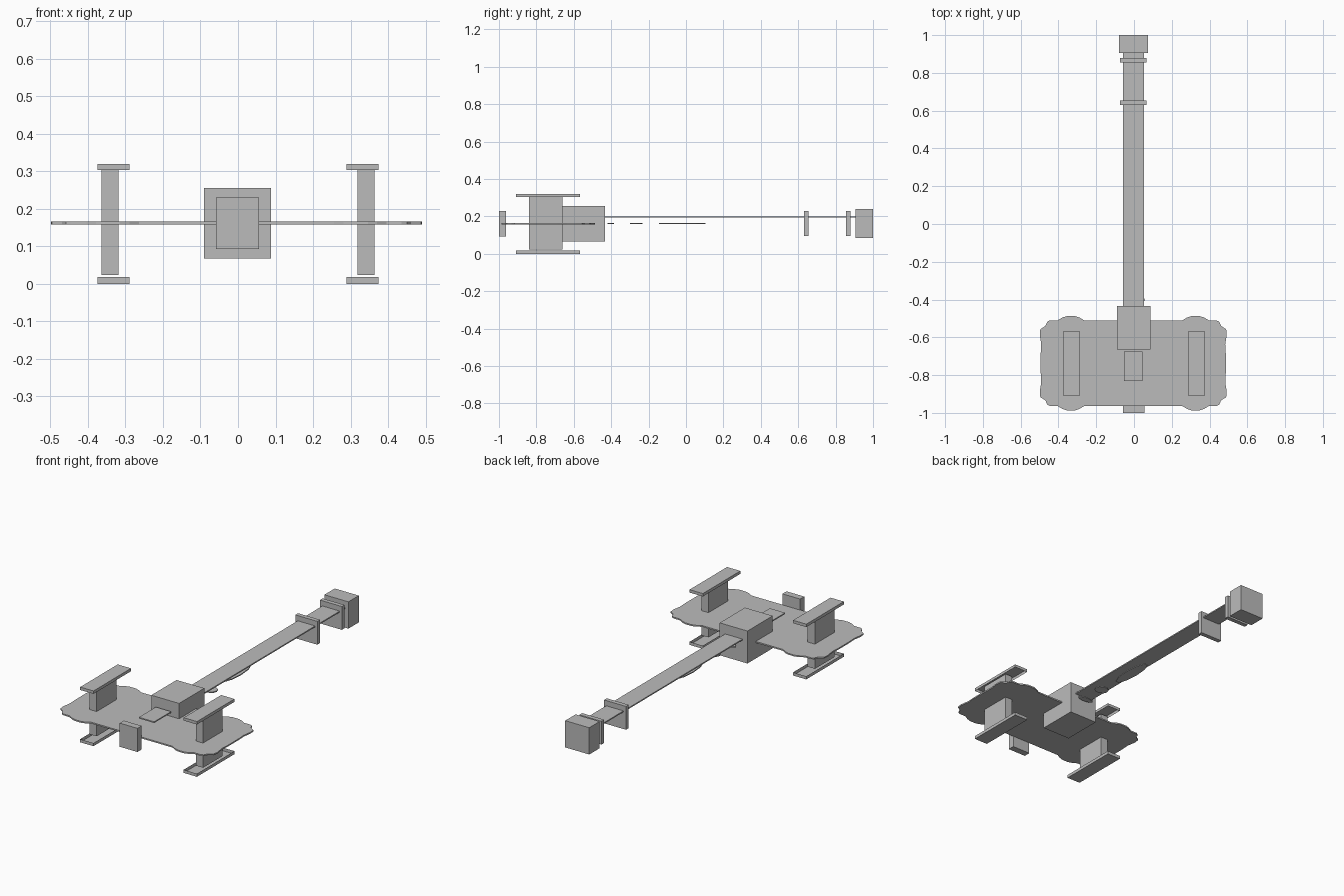
import bpy, bmesh, math

if "Cube" in bpy.data.objects:
    bpy.data.objects.remove(bpy.data.objects["Cube"], do_unlink=True)

grey = bpy.data.materials.new("plain grey")
grey.use_nodes = True
grey.diffuse_color = (0.5, 0.5, 0.5, 1)
grey.node_tree.nodes["Principled BSDF"].inputs["Base Color"].default_value = (0.5, 0.5, 0.5, 1)


def finish(name, bm):
    bmesh.ops.recalc_face_normals(bm, faces=bm.faces)
    mesh = bpy.data.meshes.new(name)
    bm.to_mesh(mesh)
    bm.free()
    mesh.materials.append(grey)
    obj = bpy.data.objects.new(name, mesh)
    bpy.context.collection.objects.link(obj)
    return obj


def box(name, xs, ys, zs, open_side=0):
    """Box from ranges; open_side 1 or -1 leaves its top or bottom off."""
    bm = bmesh.new()
    bmesh.ops.create_cube(bm, size=1)
    for v in bm.verts:
        v.co = [r[0] + (c + 0.5) * (r[1] - r[0]) for c, r in zip(v.co, (xs, ys, zs))]
    if open_side:
        bm.normal_update()
        gone = [f for f in bm.faces if f.normal.z * open_side > 0.9]
        bmesh.ops.delete(bm, geom=gone, context="FACES_ONLY")
    return finish(name, bm)


def slab(name, outline, z0, z1):
    """Thin plate from a flat outline."""
    bm = bmesh.new()
    face = bm.faces.new([bm.verts.new((x, y, z0)) for x, y in outline])
    out = bmesh.ops.extrude_face_region(bm, geom=[face])
    for v in out["geom"]:
        if isinstance(v, bmesh.types.BMVert):
            v.co.z = z1
    return finish(name, bm)


# Wavy head plate: one quarter of the rim, mirrored both ways
quarter = [(0.49, 0.05), (0.487, 0.1), (0.495, 0.15), (0.492, 0.18), (0.465, 0.197),
           (0.455, 0.22), (0.44, 0.227), (0.4, 0.227), (0.375, 0.242), (0.35, 0.25),
           (0.31, 0.25), (0.285, 0.242), (0.26, 0.227)]
half = quarter + [(-x, y) for x, y in reversed(quarter)]
rim = half + [(x, -y) for x, y in reversed(half)]
slab("head_plate", [(x - 0.004, y - 0.737) for x, y in rim], 0.158, 0.166)

# Post with a shallow open tray at each end, both sides
for side, s in (("left", 1), ("right", -1)):
    post = sorted((s * 0.318, s * 0.364))
    tray = sorted((s * 0.289, s * 0.374))
    box(side + "_post", post, (-0.84, -0.66), (0.023, 0.304))
    box(side + "_upper_tray", tray, (-0.91, -0.567), (0.303, 0.32), -1)
    box(side + "_lower_tray", tray, (-0.91, -0.567), (0.0, 0.018), 1)

# Head blocks
box("centre_block", (-0.09, 0.088), (-0.665, -0.434), (0.067, 0.255))
box("front_block", (-0.058, 0.056), (-1.0, -0.962), (0.093, 0.23))

# Handle, its front tip, bands and pommel
box("handle", (-0.058, 0.053), (-0.45, 0.91), (0.193, 0.2))
box("handle_tip", (-0.054, 0.044), (-0.83, -0.675), (0.193, 0.2))
for name, y in (("front_band", 0.63), ("rear_band", 0.855)):
    box(name, (-0.074, 0.067), (y, y + 0.025), (0.095, 0.23))
box("pommel", (-0.08, 0.074), (0.905, 1.0), (0.085, 0.24))

# Thin slivers below the handle
for i, (x, rx, y, ry) in enumerate(((0.01, 0.05, -0.402, 0.018), (0.01, 0.04, -0.265, 0.035),
                                    (0.0, 0.035, -0.02, 0.13))):
    ring = [(x + rx * math.cos(a * math.pi / 5), y + ry * math.sin(a * math.pi / 5)) for a in range(10)]
    slab("under_sliver_%d" % (i + 1), ring, 0.159, 0.165)
